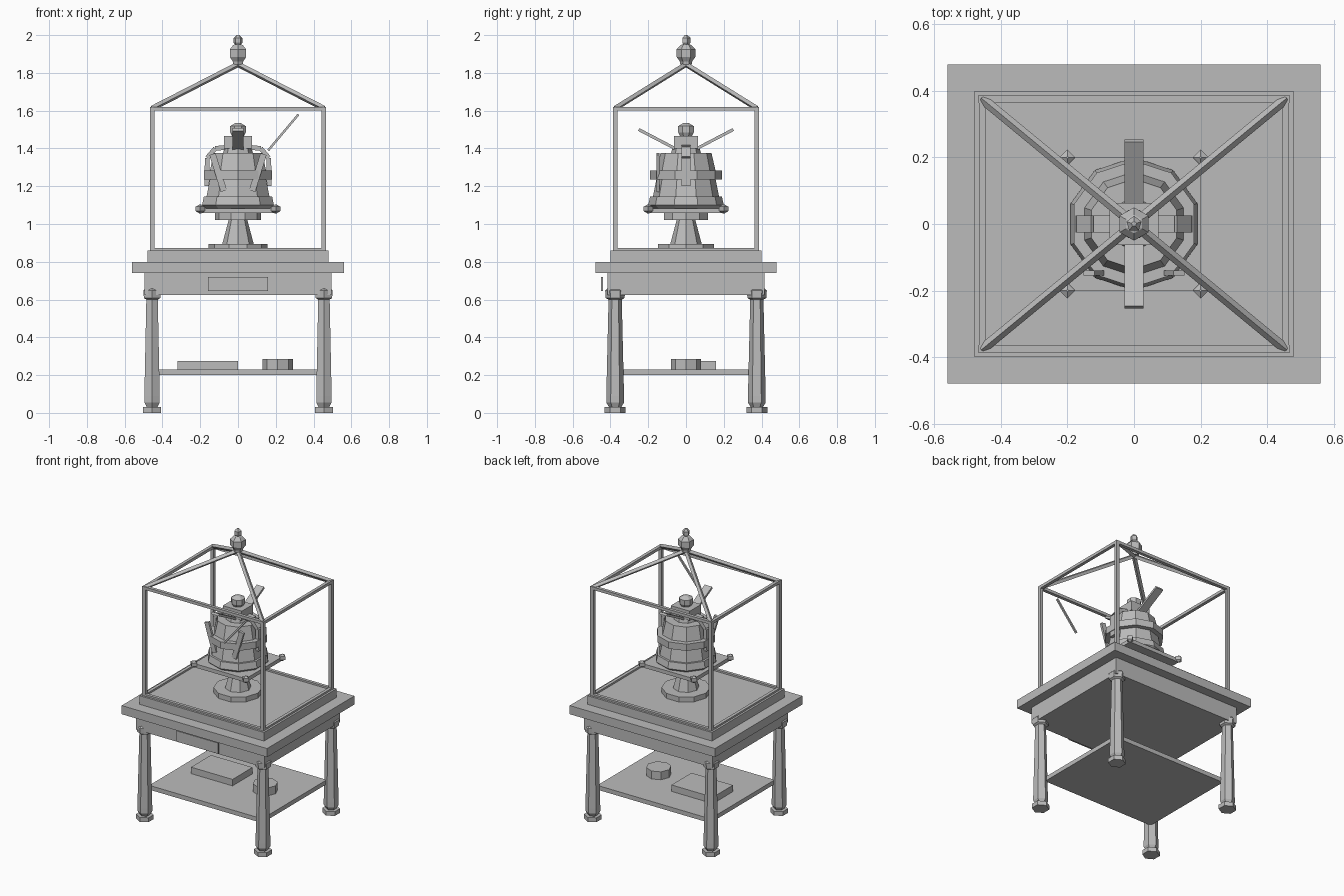
import bpy, bmesh
from math import pi, sin, cos
from mathutils import Vector

cube = bpy.data.objects.get("Cube")
if cube:
    bpy.data.objects.remove(cube)

GREY = (0.5, 0.5, 0.5, 1)
mat = bpy.data.materials.new("plain grey")
mat.use_nodes = True
mat.diffuse_color = GREY
mat.node_tree.nodes["Principled BSDF"].inputs["Base Color"].default_value = GREY
UP = Vector((0, 0, 1))


def finish(name, bm):
    bmesh.ops.recalc_face_normals(bm, faces=bm.faces)
    mesh = bpy.data.meshes.new(name)
    bm.to_mesh(mesh)
    bm.free()
    mesh.materials.append(mat)
    obj = bpy.data.objects.new(name, mesh)
    bpy.context.collection.objects.link(obj)
    return obj


def beam(name, a, b, width, thick, hint):
    """Box from a to b; width lies along hint, thickness across it."""
    a, b = Vector(a), Vector(b)
    d = (b - a).normalized()
    u = Vector(hint)
    u = (u - d * u.dot(d)).normalized()
    v = d.cross(u)
    bm = bmesh.new()
    ends = [[bm.verts.new(p + u * i * width / 2 + v * j * thick / 2)
             for i, j in ((-1, -1), (1, -1), (1, 1), (-1, 1))] for p in (a, b)]
    bm.faces.new(ends[0])
    bm.faces.new(ends[1])
    for i in range(4):
        k = (i + 1) % 4
        bm.faces.new((ends[0][i], ends[0][k], ends[1][k], ends[1][i]))
    return finish(name, bm)


def box(name, x, y, z):
    """Box from (low, high) ranges."""
    cx, cy = sum(x) / 2, sum(y) / 2
    return beam(name, (cx, cy, z[0]), (cx, cy, z[1]), x[1] - x[0], y[1] - y[0], (1, 0, 0))


def slab(name, hx, hy, z0, z1):
    return box(name, (-hx, hx), (-hy, hy), (z0, z1))


def lathe(name, profile, sides, x=0, y=0, turn=0):
    """Faceted turned part from (radius, height) points."""
    bm = bmesh.new()
    rings = []
    for r, z in profile:
        rings.append([bm.verts.new((x + r * cos(turn + 2 * pi * i / sides),
                                    y + r * sin(turn + 2 * pi * i / sides), z))
                      for i in range(sides)])
    for lo, hi in zip(rings, rings[1:]):
        for i in range(sides):
            k = (i + 1) % sides
            bm.faces.new((lo[i], lo[k], hi[k], hi[i]))
    bm.faces.new(rings[0])
    bm.faces.new(rings[-1])
    return finish(name, bm)


# Table
slab("table_top", 0.56, 0.48, 0.74, 0.80)
slab("case_plinth", 0.48, 0.40, 0.80, 0.86)
slab("apron", 0.495, 0.415, 0.625, 0.74)
slab("lower_shelf", 0.435, 0.355, 0.20, 0.23)
box("drawer_front", (-0.16, 0.16), (-0.45, -0.44), (0.645, 0.72))
box("shelf_book", (-0.32, 0), (-0.06, 0.16), (0.23, 0.275))
lathe("shelf_drum", [(0.08, 0.23), (0.08, 0.285)], 8, x=0.21)

PX, PY = 0.455, 0.375
leg = [(0.056, 0), (0.056, 0.03), (0.032, 0.03), (0.047, 0.055), (0.047, 0.09),
       (0.035, 0.6), (0.05, 0.608), (0.053, 0.648), (0.04, 0.66)]
for sx in (-1, 1):
    for sy in (-1, 1):
        x, y = sx * PX, sy * PY
        lathe("table_leg", leg, 6, x, y, pi / 2)
        # Case posts and roof bars
        beam("case_post", (x, y, 0.86), (x, y, 1.62), 0.024, 0.024, (1, 0, 0))
        foot, apex = Vector((x, y, 1.612)), Vector((0, 0, 1.845))
        side = (apex - foot).cross(UP).normalized()
        rise = side.cross(apex - foot).normalized()
        beam("roof_bar", foot, apex, 0.021, 0.021, side + rise)
        # Corner bolts of the base plate
        lathe("plate_bolt", [(0.004, 1.056), (0.024, 1.068), (0.024, 1.092), (0.004, 1.103)],
              4, sx * 0.2, sy * 0.2)

# Case rails
for s in (-1, 1):
    for name, z, h in (("top_rail", 1.61, 0.02), ("bottom_rail", 0.866, 0.012)):
        beam(name, (-PX, s * PY, z), (PX, s * PY, z), 0.022, h, (0, 1, 0))
        beam(name, (s * PX, -PY, z), (s * PX, PY, z), 0.022, h, (1, 0, 0))
beam("glass_glint", (0.16, -PY, 1.39), (0.32, -PY, 1.58), 0.012, 0.012, (0, 1, 0))

# Roof finial
lathe("finial", [(0.03, 1.845), (0.032, 1.86), (0.05, 1.885), (0.05, 1.925), (0.028, 1.948),
                 (0.015, 1.952)], 6, turn=pi / 2)
lathe("finial_tip", [(0.015, 1.948), (0.024, 1.96), (0.024, 1.985), (0.008, 2.0)], 5, turn=pi / 2)

# Pedestal and bell-shaped body
lathe("pedestal_base", [(0.155, 0.86), (0.155, 0.895)], 10)
lathe("pedestal_column", [(0.083, 0.895), (0.047, 1.03)], 8)
lathe("body_underside", [(0.123, 1.02), (0.123, 1.06)], 10)
slab("body_plate", 0.2, 0.2, 1.057, 1.083)
lathe("bell_body", [(0.18, 1.083), (0.2, 1.10), (0.19, 1.145), (0.175, 1.145), (0.157, 1.235),
                    (0.157, 1.28), (0.135, 1.375)], 10, turn=pi / 10)
lathe("body_band", [(0.19, 1.235), (0.19, 1.282)], 10, turn=pi / 10)

# Head and cap
lathe("neck", [(0.08, 1.37), (0.07, 1.41)], 8)
slab("head_block", 0.073, 0.063, 1.40, 1.467)
lathe("head_cap", [(0.035, 1.467), (0.045, 1.485), (0.045, 1.518), (0.015, 1.535)], 8, turn=pi / 8)

# Wings, shoulder handles and front straps
for s in (-1, 1):
    beam("wing", (0, s * 0.03, 1.385), (0, s * 0.25, 1.5), 0.056, 0.016, (1, 0, 0))
    path = [(0.07, 1.405), (0.12, 1.4), (0.163, 1.35), (0.165, 1.2)]
    for (xa, za), (xb, zb) in zip(path, path[1:]):
        beam("shoulder_handle", (s * xa, 0, za), (s * xb, 0, zb), 0.05, 0.025, (0, 1, 0))
    beam("front_strap", (s * 0.075, -0.147, 1.175), (s * 0.135, -0.147, 1.37), 0.016, 0.034, (0, 1, 0))
